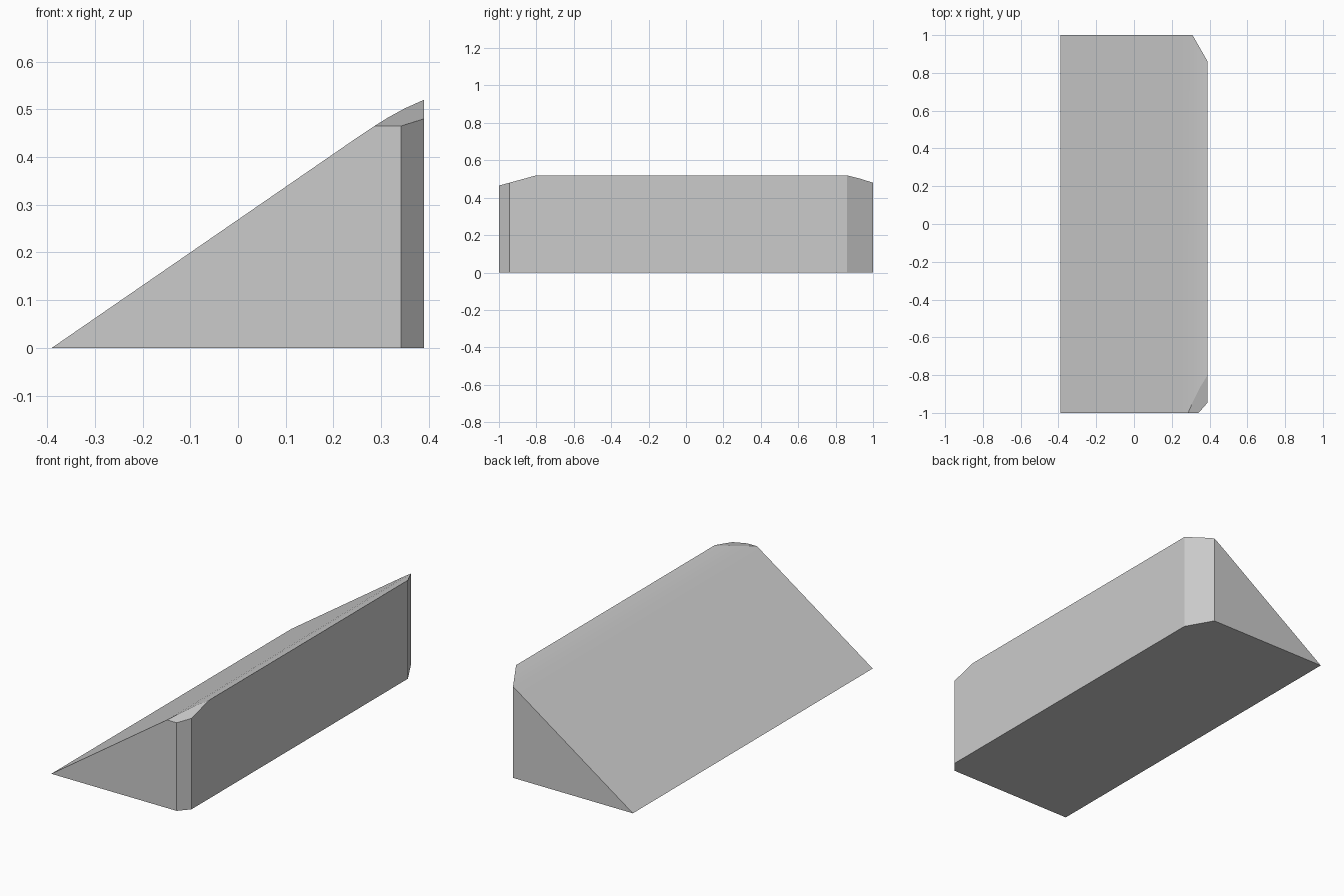
import bpy
import bmesh
import math
from mathutils import Vector

cube = bpy.data.objects.get("Cube")
if cube:
    bpy.data.objects.remove(cube, do_unlink=True)

# Single plain grey
grey = bpy.data.materials.new("plain grey")
grey.use_nodes = True
colour = (0.6, 0.6, 0.6, 1)
grey.diffuse_color = colour
grey.node_tree.nodes["Principled BSDF"].inputs["Base Color"].default_value = colour


def slice_off(bm, point, normal):
    """Cut away everything on the normal side of a plane and cap the cut."""
    cut = bmesh.ops.bisect_plane(
        bm, geom=bm.verts[:] + bm.edges[:] + bm.faces[:], dist=1e-5,
        plane_co=Vector(point), plane_no=Vector(normal), clear_outer=True)
    rim = [e for e in cut["geom_cut"] if isinstance(e, bmesh.types.BMEdge)]
    bmesh.ops.edgenet_fill(bm, edges=rim)


# Wedge: sloping roof that eases off towards the tall wall, run along y
profile = [(-0.39, 0), (0.24, 0.434), (0.28, 0.461), (0.315, 0.483),
           (0.35, 0.502), (0.39, 0.52), (0.39, 0)]
bm = bmesh.new()
end = bm.faces.new([bm.verts.new((x, -1, z)) for x, z in profile])
run = bmesh.ops.extrude_face_region(bm, geom=[end], use_keep_orig=True)
bmesh.ops.translate(bm, vec=(0, 2, 0),
                    verts=[v for v in run["geom"] if isinstance(v, bmesh.types.BMVert)])

# Upright corner chamfers at the back and front of the tall wall
slice_off(bm, (0.39, 0.86, 0), (0.14, 0.08, 0))
slice_off(bm, (0.39, -0.945, 0), (0.055, -0.048, 0))
# Shallow facet on the front top corner
slice_off(bm, (0.39, -1, 0.465), (0, -0.273, 1))

bmesh.ops.recalc_face_normals(bm, faces=bm.faces[:])
mesh = bpy.data.meshes.new("wedge_block")
bm.to_mesh(mesh)
bm.free()
mesh.materials.append(grey)
wedge = bpy.data.objects.new("wedge_block", mesh)
bpy.context.collection.objects.link(wedge)

# Smooth the gentle roof curve, keep the cut edges crisp
bpy.context.view_layer.objects.active = wedge
wedge.select_set(True)
bpy.ops.object.shade_smooth_by_angle(angle=math.radians(8))
